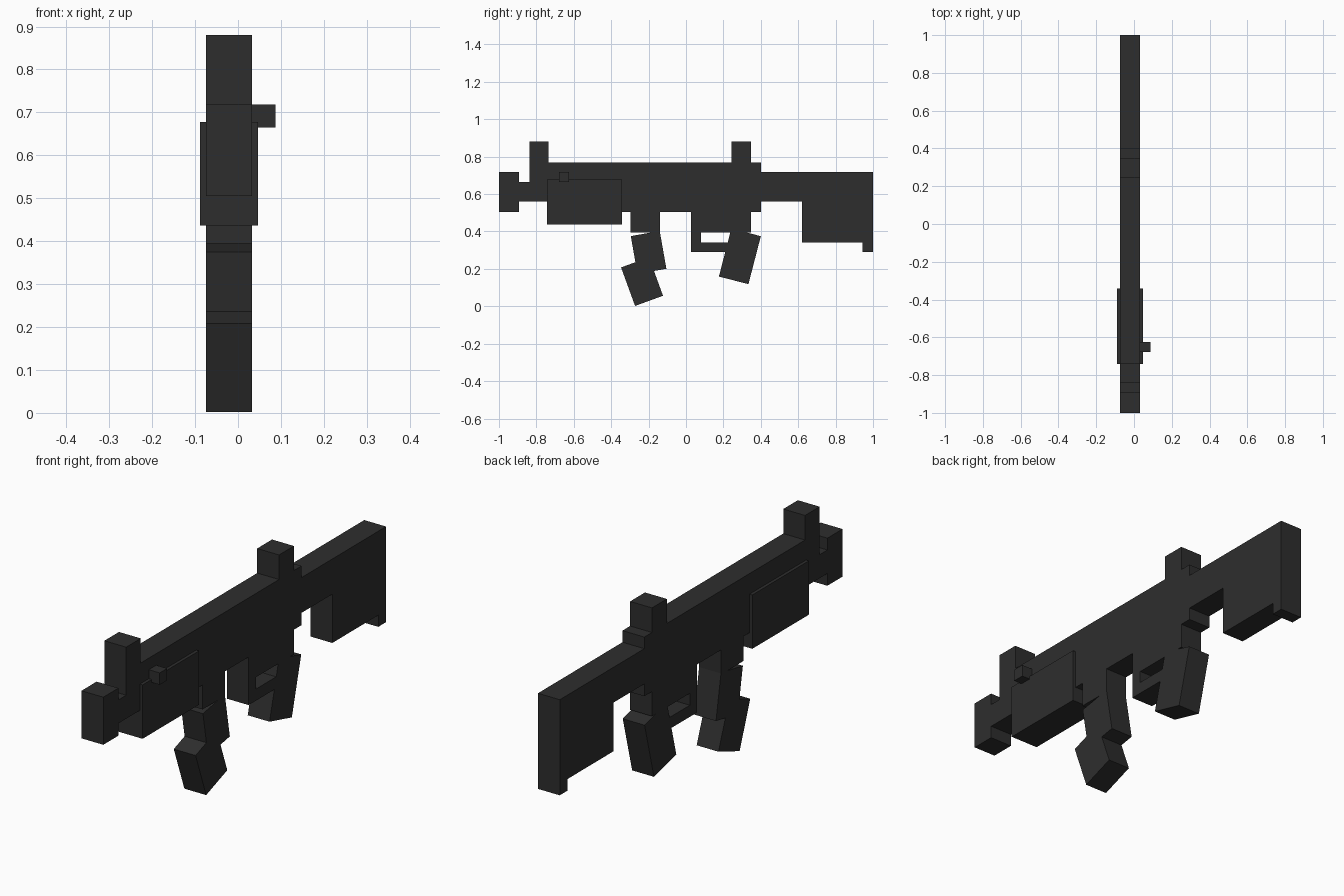
import bpy
import bmesh
from math import radians
from mathutils import Matrix, Vector

cube = bpy.data.objects.get("Cube")
if cube:
    bpy.data.objects.remove(cube, do_unlink=True)

gunmetal = bpy.data.materials.new("dark_gunmetal")
gunmetal.use_nodes = True
colour = (0.027, 0.027, 0.027, 1)
gunmetal.diffuse_color = colour
gunmetal.node_tree.nodes["Principled BSDF"].inputs["Base Color"].default_value = colour

LEFT, RIGHT = 0.033, -0.075  # shared body thickness


def block(name, y, z, x=(RIGHT, LEFT), tilt=0):
    """Flat-sided box spanning the given ranges, tilted about its own centre."""
    lo, hi = Vector((x[0], y[0], z[0])), Vector((x[1], y[1], z[1]))
    bm = bmesh.new()
    bmesh.ops.create_cube(bm, size=1, matrix=Matrix.Diagonal((*(hi - lo), 1)))
    mesh = bpy.data.meshes.new(name)
    bm.to_mesh(mesh)
    bm.free()
    mesh.materials.append(gunmetal)
    obj = bpy.data.objects.new(name, mesh)
    obj.location = (lo + hi) / 2
    obj.rotation_euler.x = radians(tilt)
    bpy.context.collection.objects.link(obj)
    return obj


def tilted(name, centre, width, height, tilt):
    """Tilted box placed by its side-view centre and size."""
    y, z = centre
    return block(name, (y - width / 2, y + width / 2),
                 (z - height / 2, z + height / 2), tilt=tilt)


# Barrel and sights
block("muzzle", (-1, -0.893), (0.505, 0.718))
block("barrel", (-0.893, -0.735), (0.56, 0.665))
block("front_sight", (-0.838, -0.735), (0.665, 0.88))
block("rear_sight", (0.243, 0.348), (0.77, 0.88))

# Receiver and handguard
block("receiver", (-0.735, 0.402), (0.505, 0.77))
block("handguard", (-0.742, -0.342), (0.437, 0.678), x=(-0.089, 0.047))
block("charging_handle", (-0.678, -0.625), (0.665, 0.718), x=(LEFT, 0.087))

# Shoulder stock
block("stock_arm", (0.402, 0.62), (0.56, 0.718))
block("stock_butt", (0.62, 1), (0.342, 0.718))
block("stock_toe", (0.945, 1), (0.29, 0.342))

# Curved magazine
block("magazine_well", (-0.298, -0.14), (0.395, 0.505))
tilted("magazine_upper", (-0.2, 0.288), 0.157, 0.205, 10)
tilted("magazine_lower", (-0.235, 0.132), 0.159, 0.219, 20)

# Trigger group and grip
block("trigger_housing", (0.028, 0.348), (0.395, 0.505))
block("trigger_guard_front", (0.028, 0.08), (0.29, 0.395))
block("trigger_guard_bottom", (0.08, 0.24), (0.29, 0.342))
tilted("pistol_grip", (0.288, 0.267), 0.163, 0.265, -14.5)
